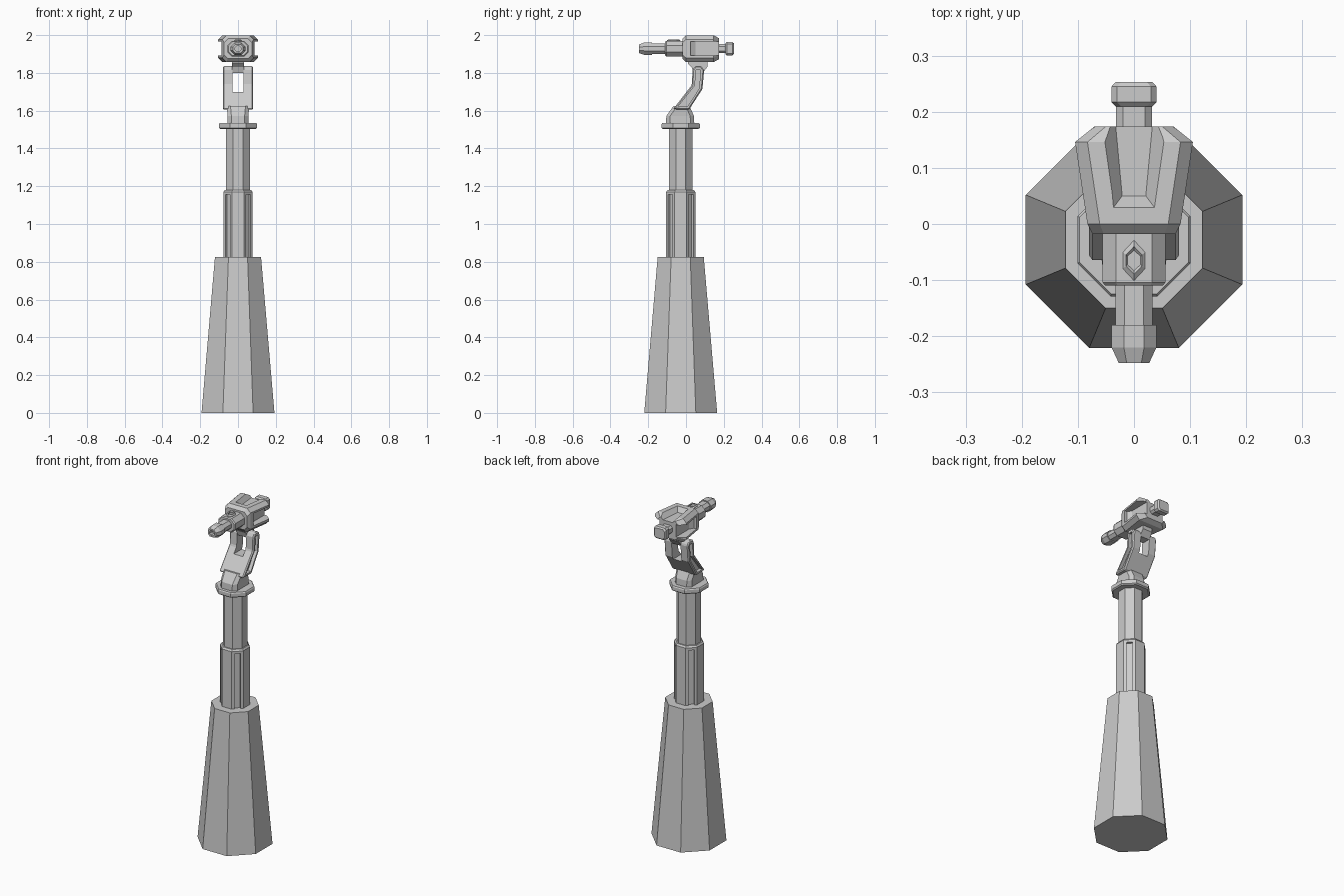
import bpy, bmesh, math

CY = -0.028      # column axis
GZ = 1.928       # gun axis height
OCT = 2 - math.sqrt(2)


def loft(name, rings):
    """Skin a list of equal-length point rings and cap both ends."""
    bm = bmesh.new()
    vs = [[bm.verts.new(p) for p in r] for r in rings]
    n = len(vs[0])
    for a, b in zip(vs, vs[1:]):
        for i in range(n):
            j = (i + 1) % n
            bm.faces.new((a[i], a[j], b[j], b[i]))
    bm.faces.new(vs[0])
    bm.faces.new(vs[-1])
    bmesh.ops.recalc_face_normals(bm, faces=bm.faces)
    me = bpy.data.meshes.new(name)
    bm.to_mesh(me)
    bm.free()
    ob = bpy.data.objects.new(name, me)
    bpy.context.collection.objects.link(ob)
    return ob


def rect8(a, b, c):
    """Rectangle with cut corners, half sizes a and b."""
    return [(a, c - b), (a, b - c), (a - c, b), (c - a, b),
            (-a, b - c), (-a, c - b), (c - a, -b), (a - c, -b)]


def column(name, levels):
    """Regular octagon column from (z, apothem) pairs."""
    return loft(name, [[(x, y + CY, z) for x, y in rect8(r, r, r * OCT)]
                       for z, r in levels])


def along_y(name, levels):
    """Lengthwise gun part from (y, half width, half height, corner cut)."""
    return loft(name, [[(x, y, z + GZ) for x, z in rect8(a, b, c)]
                       for y, a, b, c in levels])


def prism(name, profile, x0, x1):
    """Side (y, z) profile extruded across x."""
    return loft(name, [[(x, y, z) for y, z in profile] for x in (x0, x1)])


def box(name, x0, x1, y0, y1, z0, z1):
    return prism(name, [(y0, z0), (y1, z0), (y1, z1), (y0, z1)], x0, x1)


def cut(ob, cutter):
    cutter.hide_render = True
    cutter.hide_set(True)
    m = ob.modifiers.new("cut", 'BOOLEAN')
    m.operation = 'DIFFERENCE'
    m.solver = 'EXACT'
    m.object = cutter


# Column: tapered base, sleeve, mast and collar
column("base", [(0, 0.193), (0.825, 0.122)])
sleeve = column("sleeve", [(0.80, 0.077), (1.17, 0.077), (1.18, 0.07)])
column("mast", [(1.15, 0.063), (1.52, 0.063)])
column("collar", [(1.503, 0.094), (1.509, 0.101), (1.529, 0.101), (1.535, 0.097)])

# Grooves on the sleeve's diagonal faces
for k in range(4):
    g = box("sleeve_groove_cutter", 0.064, 0.1, -0.017, 0.017, 0.815, 1.155)
    g.location = (0, CY, 0)
    g.rotation_euler.z = math.radians(45 + 90 * k)
    cut(sleeve, g)

# Foot of the arm
loft("arm_foot", [[(x, y + cy, z) for x, y in rect8(hx, hy, 0.02)]
                  for z, cy, hx, hy in [(1.53, -0.031, 0.055, 0.075),
                                        (1.572, -0.031, 0.055, 0.073),
                                        (1.625, -0.024, 0.06, 0.042)]])

# Cranked arm with a fork slot and side channels
arm = prism("arm", [(-0.068, 1.608), (0.03, 1.735), (0.035, 1.815), (0.048, 1.836),
                    (0.08, 1.836), (0.096, 1.815), (0.087, 1.715), (0.016, 1.605)],
            -0.08, 0.08)
bev = arm.modifiers.new("edge", 'BEVEL')
bev.width = 0.006
bev.segments = 1
cut(arm, box("fork_slot_cutter", -0.03, 0.03, -0.2, 0.2, 1.70, 1.9))
channel = [(-0.042, 1.622), (0.047, 1.733), (0.053, 1.815), (0.077, 1.815),
           (0.07, 1.718), (0.008, 1.622)]
for s in (-1, 1):
    cut(arm, prism("arm_channel_cutter", channel, s * 0.06, s * 0.1))

# Knuckle joining the fork to the head
prism("knuckle", [(0.04, 1.80), (0.09, 1.80), (0.115, 1.835), (0.115, 1.875),
                  (0.01, 1.875), (0.01, 1.85), (0.03, 1.83)], -0.032, 0.032)

# Head: flares to the rear, chamfered all round
head = along_y("head", [(-0.018, 0.074, 0.053, 0.02), (0.0, 0.083, 0.071, 0.022),
                        (0.146, 0.105, 0.071, 0.022), (0.174, 0.07, 0.056, 0.02)])

# Side pockets, open to the rear
for s in (-1, 1):
    outline = [(0.14, 0.025), (0.07, 0.025), (0.055, 0.05), (0.055, 0.2), (0.14, 0.2)]
    cut(head, loft("side_pocket_cutter",
                   [[(s * x, y, z) for x, y in outline] for z in (1.892, 1.966)]))

# Tapered trough on top of the head
cut(head, loft("top_trough_cutter", [
    [(-0.021, 0.05, 1.972), (0.021, 0.05, 1.972), (0.035, 0.2, 1.972), (-0.035, 0.2, 1.972)],
    [(-0.04, 0.025, 2.005), (0.04, 0.025, 2.005), (0.065, 0.2, 2.005), (-0.065, 0.2, 2.005)]]))

# Barrel, shroud and hollow muzzle
along_y("barrel_shroud", [(0.0, 0.056, 0.042, 0.024), (-0.104, 0.056, 0.042, 0.024),
                          (-0.11, 0.051, 0.037, 0.022)])
along_y("barrel", [(-0.1, 0.033, 0.027, 0.016), (-0.19, 0.033, 0.027, 0.016)])
along_y("muzzle", [(-0.18, 0.04, 0.033, 0.022), (-0.22, 0.04, 0.033, 0.022),
                   (-0.248, 0.027, 0.023, 0.014), (-0.248, 0.016, 0.014, 0.008),
                   (-0.22, 0.016, 0.014, 0.008)])

# Diamond boss on the shroud
loft("shroud_diamond", [[(w * sx, -0.065 + l * sy, z) for sx, sy in
                         [(1, 0.4), (0, 1), (-1, 0.4), (-1, -0.4), (0, -1), (1, -0.4)]]
                        for w, l, z in [(0.02, 0.036, 1.96), (0.02, 0.036, 1.972),
                                        (0.014, 0.025, 1.978), (0.012, 0.018, 1.973)]])

# Rear stem and end cap
along_y("rear_stem", [(0.15, 0.032, 0.024, 0.012), (0.22, 0.032, 0.024, 0.012)])
along_y("rear_cap", [(0.209, 0.032, 0.028, 0.01), (0.217, 0.04, 0.036, 0.01),
                     (0.245, 0.04, 0.036, 0.01), (0.253, 0.033, 0.029, 0.01)])
